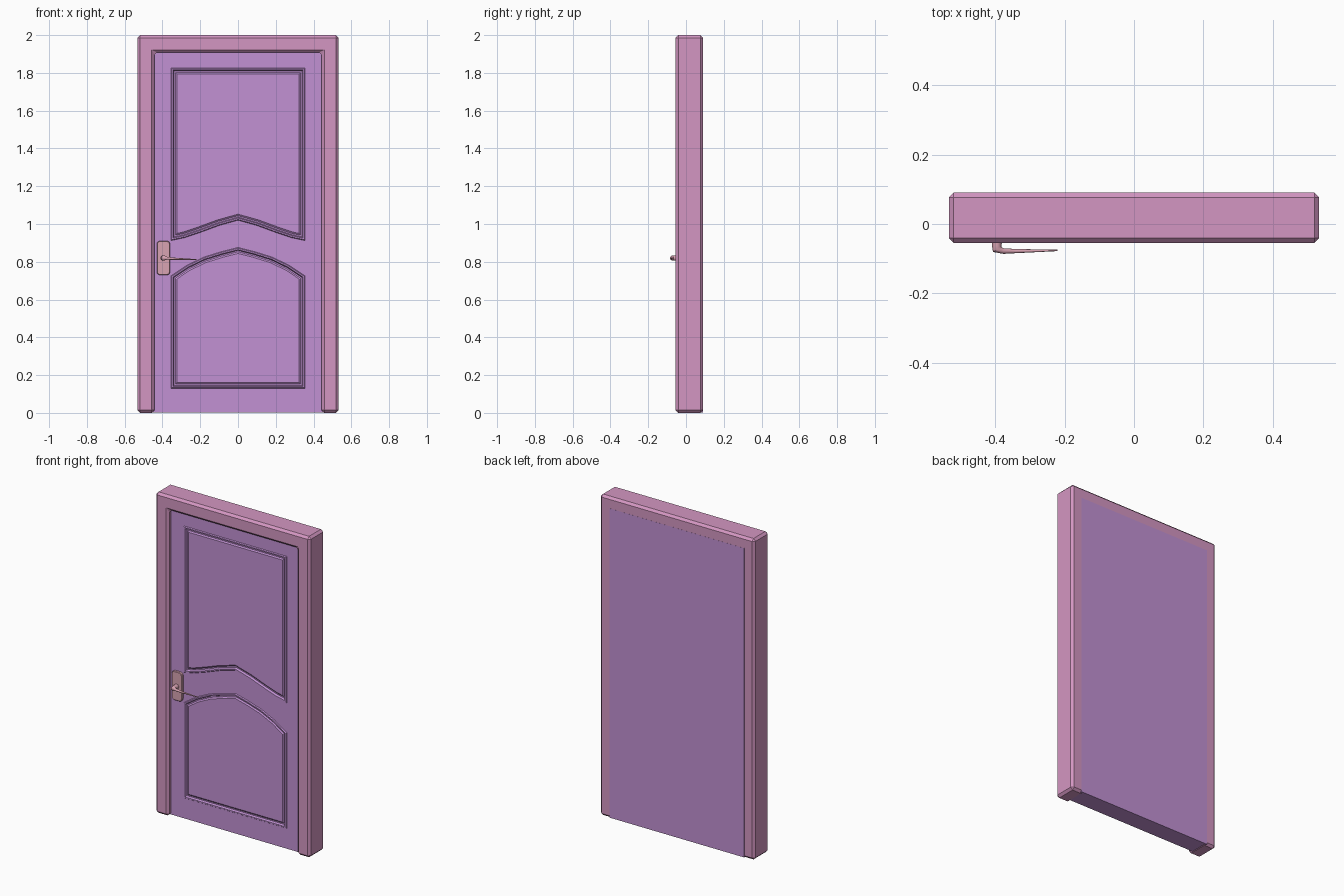
import bpy, bmesh, math
from mathutils import Vector

if "Cube" in bpy.data.objects:
    bpy.data.objects.remove(bpy.data.objects["Cube"])


def material(name, srgb):
    m = bpy.data.materials.new(name)
    m.diffuse_color = [((c + 0.055) / 1.055) ** 2.4 for c in srgb] + [1]
    m.use_nodes = True
    m.node_tree.nodes["Principled BSDF"].inputs["Base Color"].default_value = m.diffuse_color
    return m


PINK = material("frame pink", (0.83, 0.59, 0.76))
PURPLE = material("door purple", (0.76, 0.57, 0.83))
ROSE = material("handle rose", (0.85, 0.64, 0.70))


def finish(bm, name, mat):
    bmesh.ops.recalc_face_normals(bm, faces=bm.faces)
    me = bpy.data.meshes.new(name)
    bm.to_mesh(me)
    bm.free()
    me.materials.append(mat)
    ob = bpy.data.objects.new(name, me)
    bpy.context.collection.objects.link(ob)
    return ob


def bevel(ob, width, segments=1):
    mod = ob.modifiers.new("Bevel", 'BEVEL')
    mod.width, mod.segments = width, segments
    mod.limit_method, mod.angle_limit = 'ANGLE', math.radians(40)


def prism(name, outline, y0, y1, mat):
    bm = bmesh.new()
    face = bm.faces.new([bm.verts.new((x, y0, z)) for x, z in outline])
    ext = bmesh.ops.extrude_face_region(bm, geom=[face], use_keep_orig=True)
    for v in ext["geom"]:
        if isinstance(v, bmesh.types.BMVert):
            v.co.y = y1
    return finish(bm, name, mat)


def inset(points, d):
    """Shrink a counter-clockwise outline with mitred corners."""
    out, n = [], len(points)
    for i in range(n):
        p, q, r = (Vector(points[(i + k) % n]) for k in (-1, 0, 1))
        a, b = (q - p).normalized(), (r - q).normalized()
        na, nb = Vector((-a.y, a.x)), Vector((-b.y, b.x))
        m = na + nb
        out.append(q + m * (2 * d / m.length_squared))
    return out


def ring(bm, outline, y):
    return [bm.verts.new((x, y, z)) for x, z in outline]


def bridge(bm, a, b):
    for i in range(len(a)):
        j = (i + 1) % len(a)
        bm.faces.new((a[i], a[j], b[j], b[i]))


# Door frame: two posts and a lintel in one arch
frame = prism("door_frame",
              [(-0.533, 0), (-0.443, 0), (-0.443, 1.908), (0.443, 1.908),
               (0.443, 0), (0.533, 0), (0.533, 2), (-0.533, 2)],
              -0.055, 0.09, PINK)
bevel(frame, 0.014)

# Door leaf with two moulded panels
FRONT, BACK = -0.025, 0.0906


def arch(half):
    """Mirror half an arch, left to right."""
    return half + [(-x, z) for x, z in reversed(half[:-1])]


upper = arch([(-0.355, 0.912), (-0.28, 0.928), (-0.2, 0.955),
              (-0.1, 0.992), (0, 1.02)]) + [(0.355, 1.825), (-0.355, 1.825)]
lower = [(-0.355, 0.13), (0.355, 0.13)] + arch(
    [(0.355, 0.725), (0.27, 0.782), (0.18, 0.825), (0.09, 0.853), (0, 0.876)])
PROFILE = [(0.004, -0.006), (0.011, -0.006), (0.016, 0.006),
           (0.023, 0.006), (0.031, 0.0)]

bm = bmesh.new()
rect = [(-0.465, 0.003), (0.465, 0.003), (0.465, 1.93), (-0.465, 1.93)]
front, back = ring(bm, rect, FRONT), ring(bm, rect, BACK)
openings = [(o, ring(bm, o, FRONT)) for o in (upper, lower)]
edges = []
for loop in [front] + [r for _, r in openings]:
    edges += [bm.edges.new((loop[i - 1], loop[i])) for i in range(len(loop))]
bmesh.ops.triangle_fill(bm, edges=edges, use_beauty=True, normal=(0, -1, 0))
bridge(bm, front, back)
bm.faces.new(back)
for outline, loop in openings:
    for offset, depth in PROFILE:
        nxt = ring(bm, inset(outline, offset), FRONT + depth)
        bridge(bm, loop, nxt)
        loop = nxt
    bm.faces.new(loop)
finish(bm, "door_leaf", PURPLE)

# Handle plate with rounded corners
corners = []
for cx, cz, start in ((-0.377, 0.893, 0), (-0.413, 0.893, 90),
                      (-0.413, 0.747, 180), (-0.377, 0.747, 270)):
    for k in range(5):
        t = math.radians(start + k * 22.5)
        corners.append((cx + 0.017 * math.cos(t), cz + 0.017 * math.sin(t)))
plate = prism("handle_plate", corners, FRONT + 0.005, -0.040, ROSE)
bevel(plate, 0.003)

# Lever: a round spindle that turns and tapers to a thin tip
PATH = [((-0.395, -0.035, 0.82), 0.015, (0, -1)),
        ((-0.395, -0.062, 0.82), 0.014, (0, -1)),
        ((-0.394, -0.073, 0.82), 0.014, (0.5, -0.8)),
        ((-0.376, -0.078, 0.819), 0.008, (1, 0)),
        ((-0.34, -0.078, 0.816), 0.006, (1, 0)),
        ((-0.28, -0.077, 0.814), 0.004, (1, 0)),
        ((-0.22, -0.076, 0.812), 0.002, (1, 0))]
SIDES = 14
bm = bmesh.new()
rings = []
for centre, radius, (dx, dy) in PATH:
    side = Vector((-dy, dx, 0)).normalized()
    rings.append([bm.verts.new(Vector(centre) + radius * (
        side * math.cos(2 * math.pi * k / SIDES)
        + Vector((0, 0, math.sin(2 * math.pi * k / SIDES)))))
        for k in range(SIDES)])
for a, b in zip(rings, rings[1:]):
    bridge(bm, a, b)
bm.faces.new(rings[0])
bm.faces.new(rings[-1])
lever = finish(bm, "handle_lever", ROSE)
bpy.context.view_layer.objects.active = lever
lever.select_set(True)
bpy.ops.object.shade_smooth_by_angle(angle=math.radians(40))
